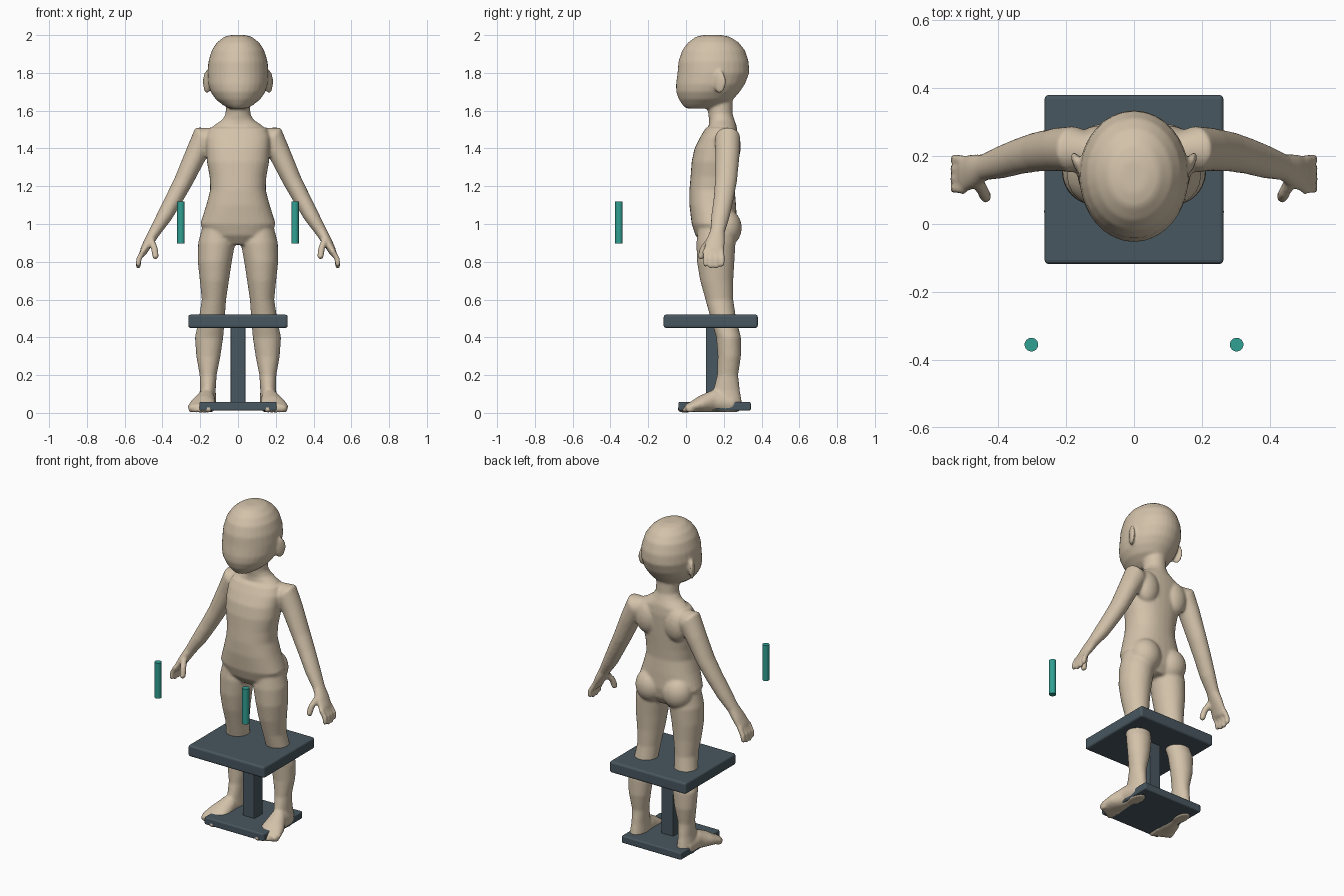
import bpy, bmesh, math
from mathutils import Vector, Matrix

cube = bpy.data.objects.get("Cube")
if cube:
    bpy.data.objects.remove(cube, do_unlink=True)


def material(name, rgb):
    m = bpy.data.materials.new(name)
    m.use_nodes = True
    m.diffuse_color = (*rgb, 1)
    m.node_tree.nodes["Principled BSDF"].inputs["Base Color"].default_value = (*rgb, 1)
    return m


BEIGE = material("warm beige", (0.65, 0.54, 0.40))
SLATE = material("dark slate", (0.065, 0.095, 0.115))
TEAL = material("teal", (0.03, 0.35, 0.29))


def make_object(name, bm, mat):
    bmesh.ops.recalc_face_normals(bm, faces=bm.faces)
    me = bpy.data.meshes.new(name)
    bm.to_mesh(me)
    bm.free()
    me.materials.append(mat)
    ob = bpy.data.objects.new(name, me)
    bpy.context.collection.objects.link(ob)
    return ob


def skin_rings(bm, rings):
    """Join equal rings of points into a closed tube."""
    loops = [[bm.verts.new(p) for p in ring] for ring in rings]
    n = len(loops[0])
    for a, b in zip(loops, loops[1:]):
        for i in range(n):
            j = (i + 1) % n
            bm.faces.new((a[i], a[j], b[j], b[i]))
    bm.faces.new(loops[0])
    bm.faces.new(loops[-1])


def ellipse(c, u, v, power=1.0, n=32):
    def f(t):
        return math.copysign(abs(t) ** power, t)
    angles = [2 * math.pi * i / n for i in range(n)]
    return [Vector(c) + u * f(math.cos(a)) + v * f(math.sin(a)) for a in angles]


def column(bm, sections, power=1.0, side=1):
    """Upright form; each section is z, left x, right x, front y, back y."""
    skin_rings(bm, [
        ellipse((side * (x0 + x1) / 2, (y0 + y1) / 2, z),
                Vector(((x1 - x0) / 2, 0, 0)), Vector((0, (y1 - y0) / 2, 0)), power)
        for z, x0, x1, y0, y1 in sections])


def limb(bm, path, ref, side=1):
    """Tube along a path of x, y, z, radius, radius along ref."""
    pts = [Vector((side * p[0], p[1], p[2])) for p in path]
    rings = []
    for i, p in enumerate(path):
        t = (pts[min(i + 1, len(pts) - 1)] - pts[max(i - 1, 0)]).normalized()
        v = Vector(ref)
        v = (v - t * v.dot(t)).normalized()
        rings.append(ellipse(pts[i], t.cross(v) * p[3], v * p[4]))
    skin_rings(bm, rings)


def blob(bm, centre, radii, turn=0):
    mat = (Matrix.Translation(centre) @ Matrix.Rotation(turn, 4, 'Z')
           @ Matrix.Diagonal((*radii, 1)))
    bmesh.ops.create_uvsphere(bm, u_segments=24, v_segments=16, radius=1, matrix=mat)


def digit(bm, points, r, side):
    """Round-ended finger or toe."""
    limb(bm, [(*p, r, r) for p in points], (1, 0.3, 0.2), side)
    x, y, z = points[-1]
    blob(bm, (side * x, y, z), (r, r, r))


body = bmesh.new()

# Head: z, half width, front, back
head = [(2.0, .04, .09, .19), (1.99, .075, .05, .235), (1.96, .112, .01, .28),
        (1.92, .139, -.02, .312), (1.86, .157, -.04, .332), (1.8, .162, -.045, .335),
        (1.74, .158, -.053, .312), (1.7, .145, -.052, .285), (1.66, .118, -.038, .25),
        (1.63, .08, -.018, .2), (1.612, .05, 0, .15)]
column(body, [(z, -w, w, f, b) for z, w, f, b in head])

# Torso and neck
torso = [(.89, .1, .09, .23), (.94, .17, .05, .26), (1.0, .2, .03, .27),
         (1.1, .168, .018, .265), (1.18, .147, .018, .258), (1.25, .15, .024, .262),
         (1.33, .165, .03, .268), (1.4, .168, .045, .272), (1.46, .17, .075, .275),
         (1.51, .15, .105, .27)]
column(body, [(z, -w, w, f, b) for z, w, f, b in torso], 0.88)
neck = [(1.46, .15, .11, .27), (1.52, .13, .12, .268), (1.55, .085, .123, .257),
        (1.58, .066, .118, .247), (1.64, .064, .11, .246), (1.7, .07, .1, .25)]
column(body, [(z, -w, w, f, b) for z, w, f, b in neck])

leg = [(1.02, .05, .18, .07, .24), (.9, .015, .211, .055, .262), (.8, .033, .213, .058, .256),
       (.7, .048, .202, .075, .25), (.6, .063, .192, .103, .25), (.5, .07, .207, .13, .265),
       (.4, .078, .228, .16, .291), (.3, .093, .221, .168, .291), (.2, .113, .203, .165, .276),
       (.12, .118, .202, .145, .285), (.05, .115, .21, .14, .297), (.005, .13, .2, .16, .28)]
foot = [(.165, .25, .05, .045, .045), (.17, .15, .065, .06, .05), (.185, .08, .046, .044, .068),
        (.195, .03, .031, .028, .073), (.193, 0, .025, .02, .062)]
arm = [(.12, .215, 1.455, .055, .05), (.18, .22, 1.455, .072, .068), (.222, .22, 1.37, .058, .064),
       (.287, .212, 1.23, .05, .058), (.335, .2, 1.14, .046, .053), (.39, .182, 1.04, .041, .048),
       (.44, .167, .96, .031, .039), (.47, .157, .91, .027, .05), (.498, .147, .86, .021, .054),
       (.508, .145, .835, .016, .05)]

for s in (1, -1):
    column(body, leg, side=s)
    limb(body, foot, (1, 0, 0), s)
    limb(body, arm, (0, 1, 0), s)
    # Toes
    for i in range(5):
        r = .02 if i == 0 else .015
        x = .152 + .023 * i
        digit(body, [(x, .04, r + .004), (x + .004, -.025 + .011 * i, r + .001)], r, s)
    # Fingers and thumb
    for i in range(4):
        y = .188 - .029 * i
        drop = .01 * abs(i - 1.5)
        digit(body, [(.5, y, .86), (.525, y + .004, .815), (.528, y + .002, .773 + drop)], .0145, s)
    digit(body, [(.462, .13, .92), (.442, .092, .87), (.437, .08, .83)], .018, s)
    # Ear, shoulder blade, hip
    blob(body, (s * .166, .178, 1.752), (.014, .036, .06), -s * .42)
    blob(body, (s * .1, .235, 1.41), (.075, .055, .1))
    blob(body, (s * .092, .21, .98), (.092, .085, .1))

figure = make_object("mannequin_body", body, BEIGE)
remesh = figure.modifiers.new("Fuse", 'REMESH')
remesh.mode = 'VOXEL'
remesh.voxel_size = 0.008
remesh.use_smooth_shade = True
soften = figure.modifiers.new("Soften", 'SMOOTH')
soften.factor = 0.5
soften.iterations = 6


def box(name, lo, hi, bevel):
    lo, hi = Vector(lo), Vector(hi)
    bm = bmesh.new()
    bmesh.ops.create_cube(bm, size=1, matrix=Matrix.Translation((lo + hi) / 2)
                          @ Matrix.Diagonal((*(hi - lo), 1)))
    ob = make_object(name, bm, SLATE)
    mod = ob.modifiers.new("Rounded edges", 'BEVEL')
    mod.width = bevel
    mod.segments = 3


# Stool
box("seat", (-.263, -.118, .45), (.263, .38, .52), .012)
box("post", (-.04, .105, .04), (.04, .185, .47), .004)
box("base", (-.205, -.04, .012), (.205, .343, .058), .008)

# Floating hand grips
for s, label in ((1, "left"), (-1, "right")):
    bm = bmesh.new()
    bmesh.ops.create_cone(bm, cap_ends=True, segments=32, radius1=.02, radius2=.02, depth=.22,
                          matrix=Matrix.Translation((s * .302, -.355, 1.008)))
    for f in bm.faces:
        f.smooth = len(f.verts) == 4
    for e in bm.edges:
        e.smooth = all(len(f.verts) == 4 for f in e.link_faces)
    make_object(label + "_hand_grip", bm, TEAL)
